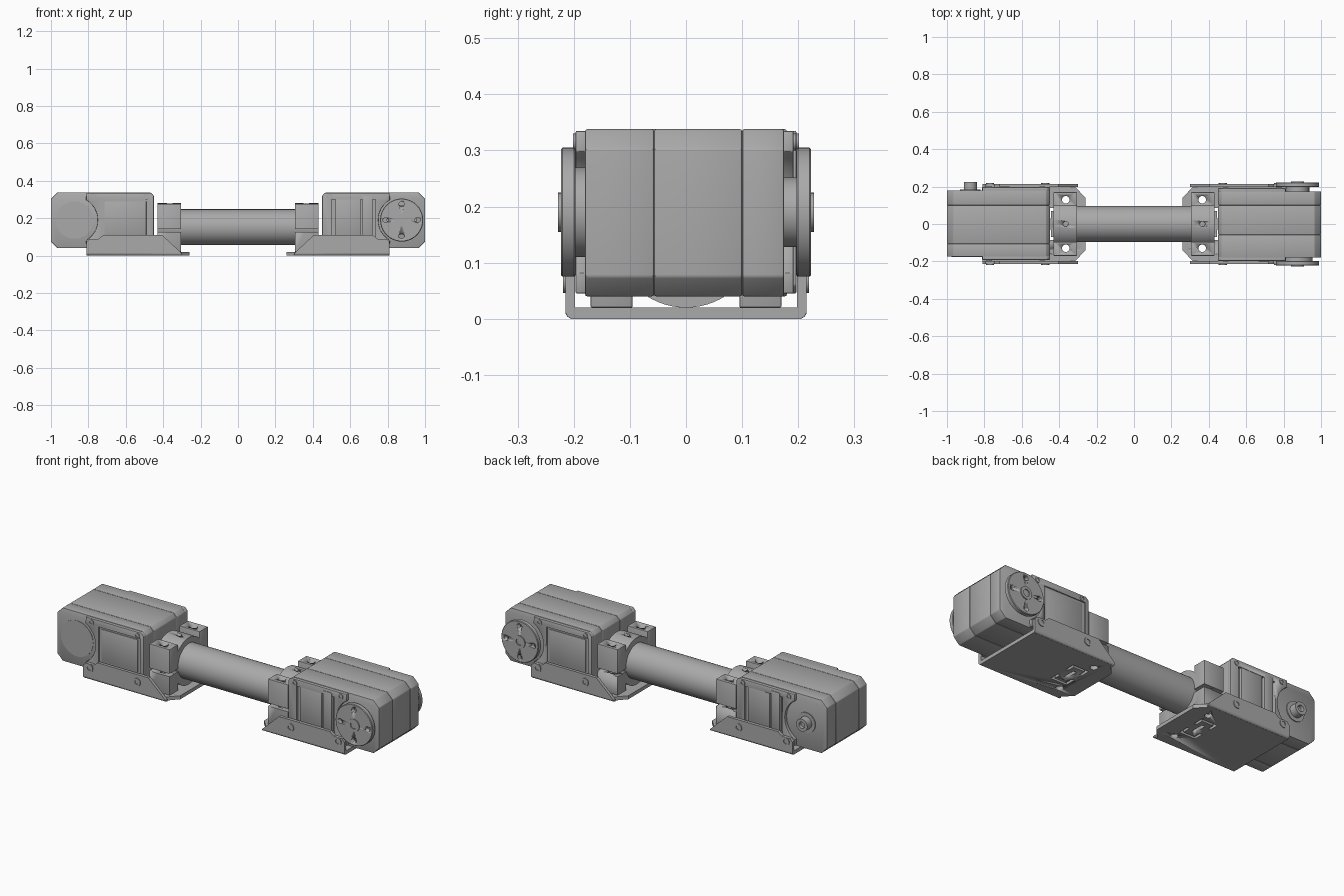
import bpy, bmesh, math
from mathutils import Matrix, Vector

if "Cube" in bpy.data.objects:
    bpy.data.objects.remove(bpy.data.objects["Cube"])

GREY = (0.4, 0.4, 0.4, 1)
metal = bpy.data.materials.new("plain grey")
metal.use_nodes = True
metal.diffuse_color = GREY
metal.node_tree.nodes["Principled BSDF"].inputs["Base Color"].default_value = GREY


def finish(name, bm, bevel=0, smooth=True):
    bmesh.ops.recalc_face_normals(bm, faces=bm.faces)
    mesh = bpy.data.meshes.new(name)
    bm.to_mesh(mesh)
    bm.free()
    mesh.materials.append(metal)
    ob = bpy.data.objects.new(name, mesh)
    bpy.context.collection.objects.link(ob)
    bpy.ops.object.select_all(action='DESELECT')
    bpy.context.view_layer.objects.active = ob
    ob.select_set(True)
    if bevel:
        mod = ob.modifiers.new("edge", 'BEVEL')
        mod.width, mod.segments, mod.limit_method = bevel, 2, 'ANGLE'
        bpy.ops.object.modifier_apply(modifier="edge")
    if smooth:
        bpy.ops.object.shade_smooth_by_angle(angle=math.radians(30))
    return ob


def prism(name, outline, lo, hi, axis='y', bevel=0):
    """Outline in (x, z) pushed along y, (x, y) along z, or (y, z) along x."""
    place = {'y': lambda a, b, d: (a, d, b), 'z': lambda a, b, d: (a, b, d),
             'x': lambda a, b, d: (d, a, b)}[axis]
    bm = bmesh.new()
    face = bm.faces.new([bm.verts.new(place(a, b, lo)) for a, b in outline])
    top = bmesh.ops.extrude_face_region(bm, geom=[face])["geom"]
    shift = Vector(place(0, 0, hi - lo))
    bmesh.ops.translate(bm, vec=shift, verts=[v for v in top if isinstance(v, bmesh.types.BMVert)])
    return finish(name, bm, bevel)


def box(name, x, y, z, bevel=0):
    x, y = sorted(x), sorted(y)
    return prism(name, [(x[0], z[0]), (x[1], z[0]), (x[1], z[1]), (x[0], z[1])], y[0], y[1], 'y', bevel)


def lathe(name, profile, origin, axis, steps=48):
    """Turn (radius, height) points about an axis through origin."""
    bm = bmesh.new()
    verts = [bm.verts.new((r, 0, h)) for r, h in profile]
    edges = [bm.edges.new(p) for p in zip(verts, verts[1:])]
    bmesh.ops.spin(bm, geom=verts + edges, cent=(0, 0, 0), axis=(0, 0, 1),
                   angle=math.tau, steps=steps, use_merge=True)
    bmesh.ops.remove_doubles(bm, verts=bm.verts, dist=1e-5)
    turn = Vector((0, 0, 1)).rotation_difference(Vector(axis)).to_matrix().to_4x4()
    bmesh.ops.transform(bm, matrix=Matrix.Translation(origin) @ turn, verts=bm.verts)
    return finish(name, bm)


def rod(name, r, h0, h1, origin, axis, steps=48):
    return lathe(name, [(0, h0), (r, h0), (r, h1), (0, h1)], origin, axis, steps)


def bolt(name, r, origin, axis, head=0.008):
    """Round head with a socket sunk in it."""
    lathe(name, [(0, -0.01), (r, -0.01), (r, head), (r * .55, head), (r * .55, 0), (0, 0)],
          origin, axis, 24)


def cut(target, cutters):
    bpy.context.view_layer.objects.active = target
    for c in cutters:
        mod = target.modifiers.new("cut", 'BOOLEAN')
        mod.operation, mod.object, mod.solver = 'DIFFERENCE', c, 'EXACT'
        bpy.ops.object.modifier_apply(modifier="cut")
        bpy.data.objects.remove(c)


def chamfered(x0, x1, z0, z1, inner, outer):
    return [(x0 + inner, z0), (x1 - outer, z0), (x1, z0 + outer), (x1, z1 - outer),
            (x1 - outer, z1), (x0 + inner, z1), (x0, z1 - inner), (x0, z0 + inner)]


AXLE_X, AXLE_Z = 0.875, 0.19


def servo(side, s, seams):
    """Geared motor; s = 1 for the +x end, -1 turns it half round for the other."""
    def turned(pts):
        return [(s * x, z) for x, z in pts]

    # three-layer case
    shell = turned(chamfered(0.45, 1.0, 0.04, 0.338, 0.02, 0.035))
    stops = sorted([-0.18 * s, 0.175 * s] + seams)
    for i, (lo, hi) in enumerate(zip(stops, stops[1:])):
        prism(f"{side}_case_layer_{i}", shell, lo, hi, 'y', 0.004)

    # side frames, hollowed round the axle
    arc = [(AXLE_X + 0.125 * math.cos(a), AXLE_Z + 0.125 * math.sin(a))
           for a in [math.radians(d) for d in range(120, 241, 10)]]
    rim = [(0.465, 0.045), (0.45, 0.06), (0.45, 0.32), (0.465, 0.335), (0.81, 0.335)]
    frame = turned(rim + arc + [(0.81, 0.045)])
    for label, f, y0, y1 in (("front", -1, 0.175, 0.197), ("back", 1, 0.17, 0.192)):
        plate = prism(f"{side}_{label}_frame", frame, min(s * f * y0, s * f * y1),
                      max(s * f * y0, s * f * y1), 'y', 0.003)
        open_x = (s * 0.5, s * 0.735) if f < 0 else (s * 0.47, s * 0.73)
        depth = 0.181 if f < 0 else 0.186
        cut(plate, [box("pocket", open_x, (s * f * depth, s * f * 0.25), (0.095, 0.30))])
        for x in (0.49, 0.775):
            bolt(f"{side}_{label}_case_screw", 0.015, (s * x, s * f * y1, 0.315), (0, s * f, 0), 0.004)
        if f < 0:
            box(f"{side}_label_panel", (s * 0.52, s * 0.655), (s * -0.17, s * -0.195), (0.10, 0.305), 0.004)
            box(f"{side}_plug_cover", (s * 0.665, s * 0.72), (s * -0.17, s * -0.2), (0.10, 0.32), 0.004)
        else:
            box(f"{side}_cover_panel", (s * 0.49, s * 0.715), (s * 0.17, s * 0.189), (0.11, 0.29), 0.002)


def horn(name, f, hub):
    """Drive disc with a ring of holes and a centre bolt."""
    at, out = (AXLE_X, 0, AXLE_Z), (0, f, 0)
    rod(name + "_hub", hub, 0.16, 0.2, at, out)
    disc = lathe(name, [(0, 0.197), (0.112, 0.197), (0.115, 0.2), (0.115, 0.22),
                        (0.112, 0.223), (0, 0.223)], at, out, 64)
    holes = []
    for k in range(4):
        a = k * math.pi / 2
        spot = (AXLE_X + 0.085 * math.cos(a), 0, AXLE_Z + 0.085 * math.sin(a))
        holes.append(rod("hole", 0.014, 0.19, 0.24, spot, out, 20))
    cut(disc, holes)
    bolt(name + "_centre_bolt", 0.035, (AXLE_X, f * 0.222, AXLE_Z), out, 0.006)


def bracket(side, s):
    """Folded channel under a motor: slotted floor and two side walls."""
    half = [(0.81, 0.205), (0.32, 0.205), (0.26, 0.14)]
    outline = [(s * x, y) for x, y in half + [(x, -y) for x, y in reversed(half)]]
    floor = prism(f"{side}_bracket_floor", outline, 0, 0.02, 'z')
    cutters = [rod("hole", 0.02, -0.1, 0.1, (s * 0.365, y, 0), (0, 0, 1), 24) for y in (-0.13, 0.13)]
    for f in (-1, 1):
        def slot(x0, x1, y0, y1):
            cutters.append(box("slot", (s * x0, s * x1), (f * y0, f * y1), (-0.05, 0.05)))
        slot(0.36, 0.375, 0.025, 0.085)
        slot(0.375, 0.46, 0.07, 0.085)
        slot(0.445, 0.46, 0.03, 0.07)
        slot(0.40, 0.42, -0.001, 0.04)
    cut(floor, cutters)
    side_shape = [(0.30, 0.012), (0.405, 0.11), (0.72, 0.11), (0.745, 0.09), (0.795, 0.09),
                  (0.81, 0.075), (0.81, 0.0), (0.30, 0.0)]
    for f in (-1, 1):
        wall = prism(f"{side}_bracket_wall", [(s * x, z) for x, z in side_shape],
                     min(f * 0.198, f * 0.215), max(f * 0.198, f * 0.215))
        # rounded fold along the bottom edge
        bm = bmesh.new()
        bm.from_mesh(wall.data)
        fold = [e for e in bm.edges if all(v.co.z < 0.001 and abs(v.co.y) > 0.21 for v in e.verts)]
        bmesh.ops.bevel(bm, geom=fold, offset=0.014, segments=4, profile=0.5, affect='EDGES')
        bm.to_mesh(wall.data)
        bm.free()
        for x in (0.475, 0.77):
            bolt(f"{side}_bracket_bolt", 0.022, (s * x, f * 0.211, 0.068), (0, f, 0))


def clamp(side, s):
    """Split tube clamp: a ring with a drilled post on each flank."""
    ring = lathe(f"{side}_clamp_ring", [(0.09, 0.305), (0.13, 0.305), (0.13, 0.43), (0.09, 0.43), (0.09, 0.305)],
                 (0, 0, 0.15), (s, 0, 0), 64)
    slit = box("slit", (s * 0.2, s * 0.5), (-0.3, 0.3), (0.125, 0.142))
    drill = [rod("drill", 0.02, -0.1, 0.4, (s * 0.365, y, 0), (0, 0, 1), 24) for y in (-0.13, 0.13)]
    top_hole = rod("hole", 0.014, 0.26, 0.4, (s * 0.365, 0, 0), (0, 0, 1), 20)
    posts = [box(f"{side}_clamp_post", (s * 0.305, s * 0.43), (f * 0.095, f * 0.17), (0.02, 0.277), 0.003)
             for f in (-1, 1)]
    for target, d in ((posts[0], drill[0]), (posts[1], drill[1])):
        for part in (target, ring):
            copy = d.copy()
            bpy.context.collection.objects.link(copy)
            cut(part, [copy])
        bpy.data.objects.remove(d)
    for part in posts + [ring]:
        copy = slit.copy()
        bpy.context.collection.objects.link(copy)
        cut(part, [copy])
    bpy.data.objects.remove(slit)
    cut(ring, [top_hole])


# tube joining the two ends
lathe("tube", [(0.08, -0.43), (0.096, -0.43), (0.096, 0.43), (0.08, 0.43), (0.08, -0.43)],
      (0, 0, 0.152), (1, 0, 0), 64)

for side, s, seams in (("left", 1, [-0.057, 0.1]), ("right", -1, [-0.105, 0.1])):
    servo(side, s, seams)
    bracket(side, s)
    clamp(side, s)

horn("front_horn", -1, 0.08)
horn("back_horn", 1, 0.062)

# bare output shaft and blank cap on the other motor
lathe("output_shaft", [(0, 0.16), (0.055, 0.16), (0.055, 0.185), (0.035, 0.185), (0.035, 0.225),
                       (0.018, 0.225), (0.018, 0.205), (0, 0.205)], (-AXLE_X, 0, AXLE_Z), (0, 1, 0))
rod("blank_cap", 0.1, 0.16, 0.177, (-AXLE_X, 0, AXLE_Z), (0, -1, 0))
